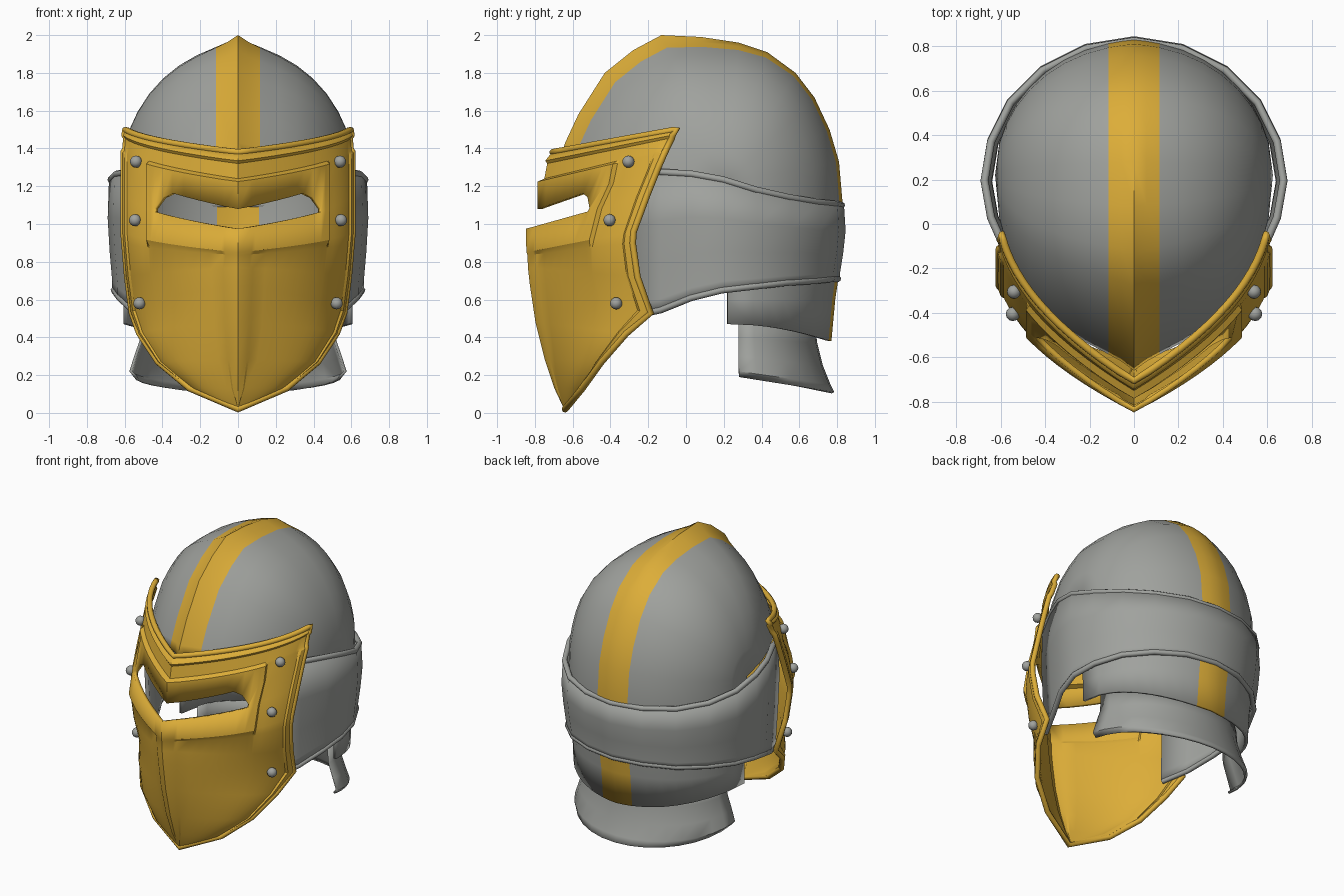
import bpy, bmesh, math
from mathutils import Vector

if "Cube" in bpy.data.objects:
    bpy.data.objects.remove(bpy.data.objects["Cube"])

gold = bpy.data.materials.new("gold")
gold.diffuse_color = (0.72, 0.42, 0.04, 1)
gold.use_nodes = True
gold.node_tree.nodes["Principled BSDF"].inputs["Base Color"].default_value = gold.diffuse_color
steel = bpy.data.materials.new("steel")
steel.diffuse_color = (0.35, 0.36, 0.34, 1)
steel.use_nodes = True
steel.node_tree.nodes["Principled BSDF"].inputs["Base Color"].default_value = steel.diffuse_color


def sheet(name, rows, mats, thick, skip=None, mat_index=None, angle=35):
    """Grid of points -> thin solid shell, thickened inward."""
    bm = bmesh.new()
    vs = [[bm.verts.new(p) for p in r] for r in rows]
    for i in range(len(rows) - 1):
        for j in range(len(rows[0]) - 1):
            if skip and skip(i, j):
                continue
            f = bm.faces.new((vs[i][j], vs[i][j + 1], vs[i + 1][j + 1], vs[i + 1][j]))
            if mat_index:
                f.material_index = mat_index(i, j)
    bmesh.ops.remove_doubles(bm, verts=bm.verts, dist=0.0005)
    loose = [v for v in bm.verts if not v.link_faces]
    bmesh.ops.delete(bm, geom=loose, context='VERTS')
    me = bpy.data.meshes.new(name)
    bm.to_mesh(me)
    bm.free()
    ob = bpy.data.objects.new(name, me)
    bpy.context.collection.objects.link(ob)
    for m in mats:
        me.materials.append(m)
    mod = ob.modifiers.new("thickness", 'SOLIDIFY')
    mod.thickness = thick
    mod.offset = -1
    bpy.ops.object.select_all(action='DESELECT')
    ob.select_set(True)
    bpy.context.view_layer.objects.active = ob
    bpy.ops.object.shade_smooth_by_angle(angle=math.radians(angle))
    return ob


def bead(name, pts, radius, mat, cyclic=False):
    """Round rolled edge along a path."""
    cu = bpy.data.curves.new(name, 'CURVE')
    cu.dimensions = '3D'
    cu.bevel_depth = radius
    cu.bevel_resolution = 2
    cu.use_fill_caps = True
    sp = cu.splines.new('POLY')
    sp.points.add(len(pts) - 1)
    for q, p in zip(sp.points, pts):
        q.co = (*p, 1)
    sp.use_cyclic_u = cyclic
    sp.use_smooth = True
    cu.materials.append(mat)
    ob = bpy.data.objects.new(name, cu)
    bpy.context.collection.objects.link(ob)


def mirrored(half):
    return half + [(-x, *rest) for x, *rest in half[-2::-1]]


# Skull: ridge profile (y, z) shrunk towards the sides
ridge = [(-.66, 1.37), (-.64, 1.43), (-.57, 1.58), (-.43, 1.8), (-.28, 1.92), (-.13, 2.0),
         (.08, 1.99), (.28, 1.96), (.43, 1.91), (.58, 1.8), (.68, 1.67), (.76, 1.5),
         (.81, 1.33), (.83, 1.1), (.82, .8), (.79, .6), (.77, .38)]
W, YC, ZC = .625, .22, 1.22
us = [0, .09, .185, .35, .5, .63, .75, .85, .92, .97, 1]
us = us[::-1] + [-u for u in us[1:]]


def skull_point(u, y, z):
    a = abs(u)
    k = .1 if y < -.13 else .1 - .085 * min(1, (y + .13) / .73)
    g = math.sqrt(max(0, 1 - a * a)) * (1 - k * (1 - math.exp(-a / .16)))
    if z > ZC:
        return (W * u, YC + (y - YC) * g, ZC + (z - ZC) * g)
    lift = .09 * a * a if z < .5 else 0
    return (W * u * (.97 if z < .7 else 1), YC + (y - YC) * g, z + lift)


sheet("skull", [[skull_point(u, y, z) for y, z in ridge] for u in us], [steel, gold], .02,
      mat_index=lambda i, j: int(max(abs(us[i]), abs(us[i + 1])) < .2))

# Flared neck guard under the back of the skull
neck = []
for w, back, z_back, z_side in [(.55, .785, .11, .19), (.575, .765, .15, .22), (.55, .725, .25, .3),
                                (.515, .695, .37, .4), (.51, .68, .48, .52)]:
    row = []
    for n in range(17):
        t = math.pi * n / 16
        s = math.sin(t)
        row.append((w * math.cos(t), .28 + (back - .28) * s, z_side + (z_back - z_side) * s))
    neck.append(row)
sheet("neck_guard", neck, [steel], .015)

# Band around sides and back: x, y, bottom z, top z
band_half = [(.505, -.31, .51, 1.24), (.585, -.14, .545, 1.275), (.66, .03, .61, 1.265),
             (.69, .2, .65, 1.235), (.66, .38, .67, 1.18), (.57, .56, .69, 1.14),
             (.42, .71, .7, 1.115), (.22, .81, .71, 1.105), (0, .845, .71, 1.1)]
band_path = mirrored(band_half)
band = [[(x * k, y * k, b + (t - b) * f) for x, y, b, t in band_path]
        for f, k in [(0, .965), (.08, .965), (.35, .985), (.65, 1), (1, .99)]]
sheet("side_band", band, [steel], .025)
for name, row in (("band_lower_edge", band[0]), ("band_upper_edge", band[-1])):
    bead(name, [(x * .985, y * .985, z) for x, y, z in row], .018, steel)

# Visor rows: centre y, z | edge x, y, z | kind
visor_rows = [
    (-.645, .02, 0, -.645, .02, ''), (-.69, .13, .25, -.55, .13, 'low'),
    (-.74, .28, .42, -.45, .27, 'low'), (-.79, .48, .52, -.32, .42, 'low'),
    (-.82, .68, .56, -.19, .53, 'low'), (-.83, .77, .585, -.26, .72, 'low'),
    (-.832, .835, .6, -.285, .9, 'low'), (-.825, .85, .605, -.28, .96, 'panel'),
    (-.828, .975, .605, -.21, 1.15, 'panel'), (-.765, 1.08, .605, -.15, 1.30, 'panel'),
    (-.765, 1.225, .605, -.115, 1.38, 'panel'), (-.75, 1.24, .605, -.11, 1.395, ''),
    (-.735, 1.32, .6, -.08, 1.455, ''), (-.735, 1.335, .6, -.075, 1.47, 'rim'),
    (-.70, 1.38, .595, -.05, 1.5, 'rim')]
SLIT, SLIT_END, PANEL_END = 8, .52, .6
ss = [0, .06, .08, .15, .22, .3, .38, .45, .52, .56, .6, .62, .68, .75, .82, .88, .91, .93, .965, 1]
ss = [-s for s in ss[:0:-1]] + ss


def visor_point(row, s):
    cy, cz, ex, ey, ez, kind = row
    a, side = abs(s), (1 if s >= 0 else -1)
    bulge = min(ey, -.3) if kind == 'low' else ey
    qx, qy = .87 * ex, (cy + bulge) / 2
    x = 2 * a * (1 - a) * qx + a * a * ex
    y = (1 - a) ** 2 * cy + 2 * a * (1 - a) * qy + a * a * ey
    tx = (1 - a) * qx + a * (ex - qx)
    ty = (1 - a) * (qy - cy) + a * (ey - qy)
    n = Vector((ty, -tx))
    n = n.normalized() if a > 0 and n.length > 1e-4 else Vector((0, -1))
    d = 0
    if kind == 'panel' and a <= PANEL_END:
        d = .02
    elif kind == 'low' and a <= .06:
        d = .007
    elif kind == 'rim' or (kind and a >= .93):
        d = .01
    return Vector((side * (x + n.x * d), y + n.y * d, cz + (ez - cz) * a))


visor = [[visor_point(r, s) for s in ss] for r in visor_rows]
for j, s in enumerate(ss):  # tapered outer corners of the eye slit
    taper = {.52: .85, .45: .3}.get(abs(s), 0)
    visor[SLIT + 1][j] = visor[SLIT + 1][j].lerp(visor[SLIT][j], taper)
sheet("visor", visor, [gold], .025, angle=28,
      skip=lambda i, j: i == SLIT and max(abs(ss[j]), abs(ss[j + 1])) <= SLIT_END + .001)
outline = [r[-1] for r in visor] + visor[-1][-2:0:-1] + [r[0] for r in visor[:0:-1]]
bead("visor_rim", [(p.x * .985, p.y + .005, p.z) for p in outline], .018, gold, cyclic=True)

# Rivets down both sides of the visor
for side in (1, -1):
    for n, (x, y, z) in enumerate([(.54, -.305, 1.33), (.545, -.405, 1.02), (.522, -.37, .58)]):
        bpy.ops.mesh.primitive_uv_sphere_add(segments=12, ring_count=8, radius=.032,
                                             location=(side * x, y, z))
        ob = bpy.context.object
        ob.name = f"rivet_{'right' if side > 0 else 'left'}_{n + 1}"
        ob.data.materials.append(steel)
        bpy.ops.object.shade_smooth()
